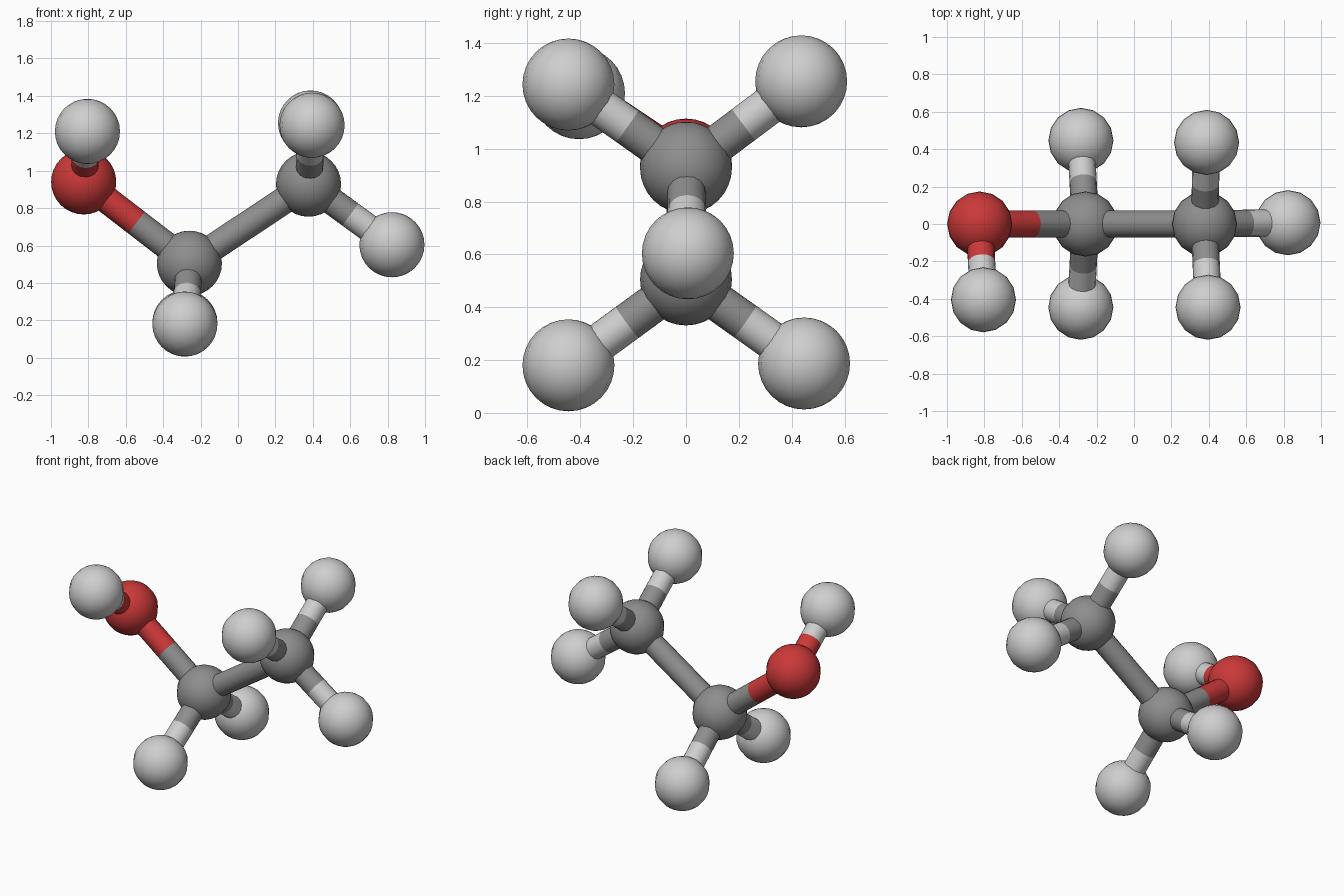
import bpy
from mathutils import Vector

ATOM_RADIUS = 0.174
BOND_RADIUS = 0.073

cube = bpy.data.objects.get("Cube")
if cube:
    bpy.data.objects.remove(cube, do_unlink=True)


def make_material(name, rgb):
    mat = bpy.data.materials.new(name)
    mat.use_nodes = True
    mat.diffuse_color = (*rgb, 1)
    mat.node_tree.nodes["Principled BSDF"].inputs["Base Color"].default_value = (*rgb, 1)
    return mat


MATERIALS = {
    "carbon": make_material("mid grey", (0.27, 0.27, 0.27)),
    "hydrogen": make_material("light grey", (0.62, 0.62, 0.62)),
    "oxygen": make_material("red", (0.6, 0.04, 0.04)),
}

# Atom name: (element, centre)
ATOMS = {
    "oxygen": ("oxygen", (-0.825, 0, 0.94)),
    "inner_carbon": ("carbon", (-0.26, 0, 0.505)),
    "outer_carbon": ("carbon", (0.377, 0, 0.928)),
    "oxygen_hydrogen": ("hydrogen", (-0.805, -0.405, 1.21)),
    "inner_hydrogen_front": ("hydrogen", (-0.284, -0.445, 0.18)),
    "inner_hydrogen_back": ("hydrogen", (-0.284, 0.447, 0.187)),
    "outer_hydrogen_front": ("hydrogen", (0.396, -0.445, 1.243)),
    "outer_hydrogen_back": ("hydrogen", (0.388, 0.436, 1.255)),
    "outer_hydrogen_end": ("hydrogen", (0.823, 0.007, 0.604)),
}

BONDS = [
    ("oxygen", "inner_carbon"),
    ("inner_carbon", "outer_carbon"),
    ("oxygen", "oxygen_hydrogen"),
    ("inner_carbon", "inner_hydrogen_front"),
    ("inner_carbon", "inner_hydrogen_back"),
    ("outer_carbon", "outer_hydrogen_front"),
    ("outer_carbon", "outer_hydrogen_back"),
    ("outer_carbon", "outer_hydrogen_end"),
]


def finish(name, element):
    obj = bpy.context.object
    obj.name = name
    obj.data.materials.append(MATERIALS[element])
    bpy.ops.object.shade_smooth_by_angle()


def add_atom(name, element, centre):
    bpy.ops.mesh.primitive_uv_sphere_add(
        segments=16, ring_count=16, radius=ATOM_RADIUS, location=centre)
    finish(name + "_atom", element)


def add_rod(name, element, start, end):
    axis = end - start
    bpy.ops.mesh.primitive_cylinder_add(
        vertices=16, radius=BOND_RADIUS, depth=axis.length, end_fill_type='NOTHING',
        location=(start + end) / 2, rotation=axis.to_track_quat('Z', 'Y').to_euler())
    finish(name, element)


# Atoms
for name, (element, centre) in ATOMS.items():
    add_atom(name, element, centre)

# Bonds: each half takes the colour of the atom it meets
for first, second in BONDS:
    (kind_a, a), (kind_b, b) = ATOMS[first], ATOMS[second]
    a, b = Vector(a), Vector(b)
    middle = (a + b) / 2
    add_rod(f"bond_{first}_to_{second}_near_half", kind_a, a, middle)
    add_rod(f"bond_{first}_to_{second}_far_half", kind_b, middle, b)
